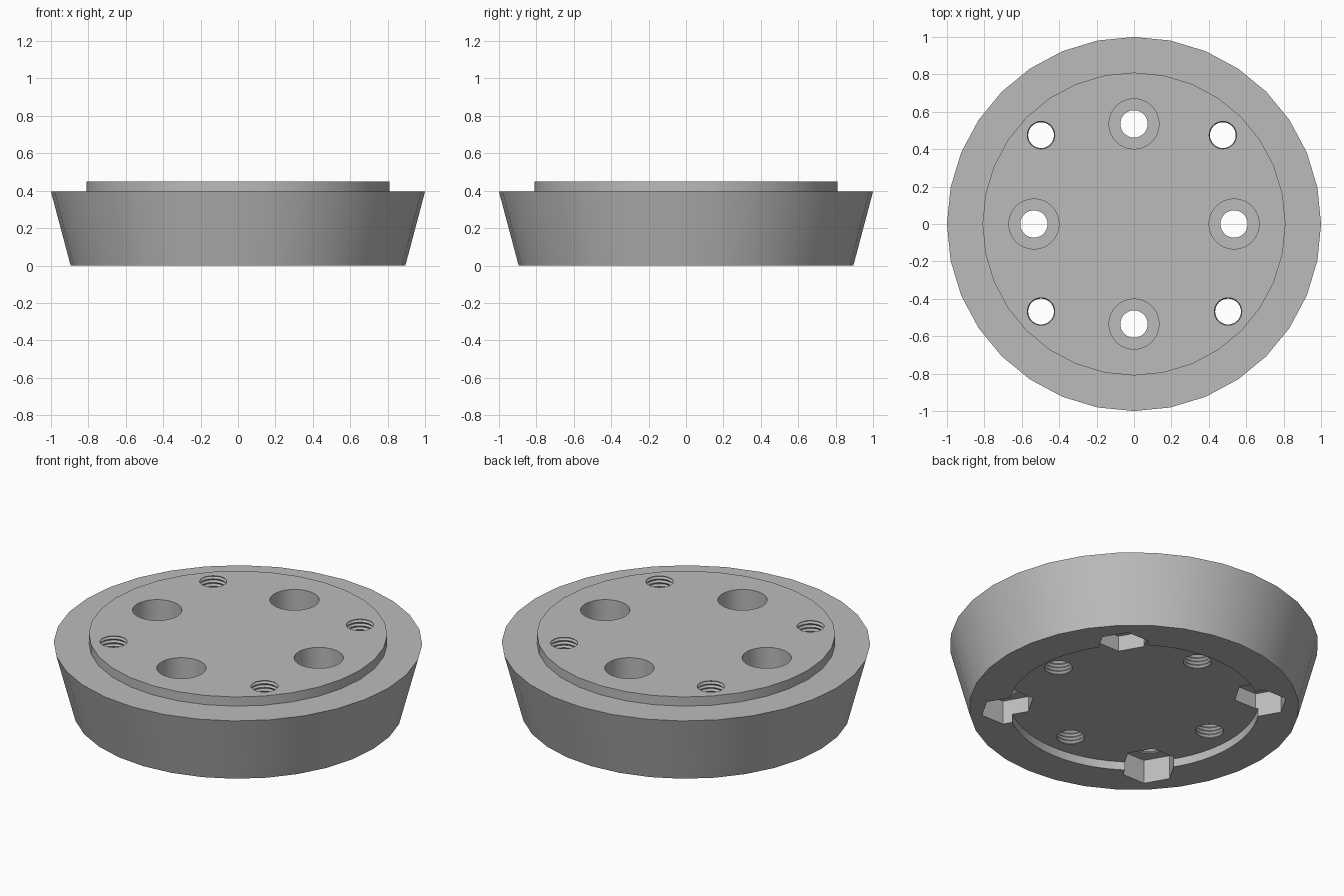
import bpy
import bmesh
import math

cube = bpy.data.objects.get("Cube")
if cube:
    bpy.data.objects.remove(cube, do_unlink=True)

grey = bpy.data.materials.new("plain_grey")
grey.use_nodes = True
colour = (0.5, 0.5, 0.5, 1)
grey.diffuse_color = colour
grey.node_tree.nodes["Principled BSDF"].inputs["Base Color"].default_value = colour


def lathe(name, profile, sides=32, centre=(0, 0)):
    """Closed solid turned from (radius, height) points, listed bottom to top."""
    bm = bmesh.new()
    rings = []
    for r, z in profile:
        ring = []
        for i in range(sides):
            a = math.tau * i / sides
            ring.append(bm.verts.new((r * math.cos(a), r * math.sin(a), z)))
        rings.append(ring)
    for low, high in zip(rings, rings[1:]):
        for i in range(sides):
            j = (i + 1) % sides
            bm.faces.new((low[i], low[j], high[j], high[i]))
    bm.faces.new(rings[0][::-1])
    bm.faces.new(rings[-1])
    mesh = bpy.data.meshes.new(name)
    bm.to_mesh(mesh)
    bm.free()
    mesh.materials.append(grey)
    obj = bpy.data.objects.new(name, mesh)
    obj.location = (*centre, 0)
    bpy.context.collection.objects.link(obj)
    return obj


def thread(major, minor, bottom, top, pitch=0.022):
    """Zigzag profile of a threaded hole."""
    count = round((top - bottom) / pitch)
    step = (top - bottom) / count
    points = [(minor, bottom)]
    for k in range(count):
        z = bottom + k * step
        points += [(major, z + step / 2), (minor, z + step)]
    return points


# Tapered disc with a raised round boss
TOP = 0.45
body = lathe("tapered_disc", [(0.895, 0), (1, 0.395), (0.81, 0.395), (0.81, TOP)])

# Shallow round recess underneath
cutters = [lathe("recess_cutter", [(0.68, -0.1), (0.68, 0.05)], 64)]

# Counterbored bolt holes on the axes
FLOOR = 0.22
for i in range(4):
    a = math.tau * i / 4
    centre = (0.535 * math.cos(a), 0.535 * math.sin(a))
    profile = thread(0.083, 0.073, -0.06, FLOOR) + [(0.134, FLOOR), (0.134, TOP + 0.1)]
    cutters.append(lathe("counterbore_cutter", profile, 32, centre))

# Threaded holes on the diagonals, with hexagonal nut pockets underneath
for centre in [(0.475, 0.475), (-0.497, 0.475), (-0.497, -0.468), (0.503, -0.468)]:
    cutters.append(lathe("nut_pocket_cutter", [(0.147, -0.1), (0.147, 0.143)], 6, centre))
    cutters.append(lathe("threaded_hole_cutter", thread(0.077, 0.069, -0.05, TOP + 0.05), 32, centre))

# Cut everything out of the disc, then drop the cutters
bpy.ops.object.select_all(action='DESELECT')
bpy.context.view_layer.objects.active = body
body.select_set(True)
for cutter in cutters:
    cutter.hide_render = True
    mod = body.modifiers.new("cut", 'BOOLEAN')
    mod.operation = 'DIFFERENCE'
    mod.solver = 'EXACT'
    mod.object = cutter
    bpy.ops.object.modifier_apply(modifier=mod.name)
    bpy.data.objects.remove(cutter, do_unlink=True)

bpy.ops.object.shade_smooth_by_angle(angle=math.radians(30))
